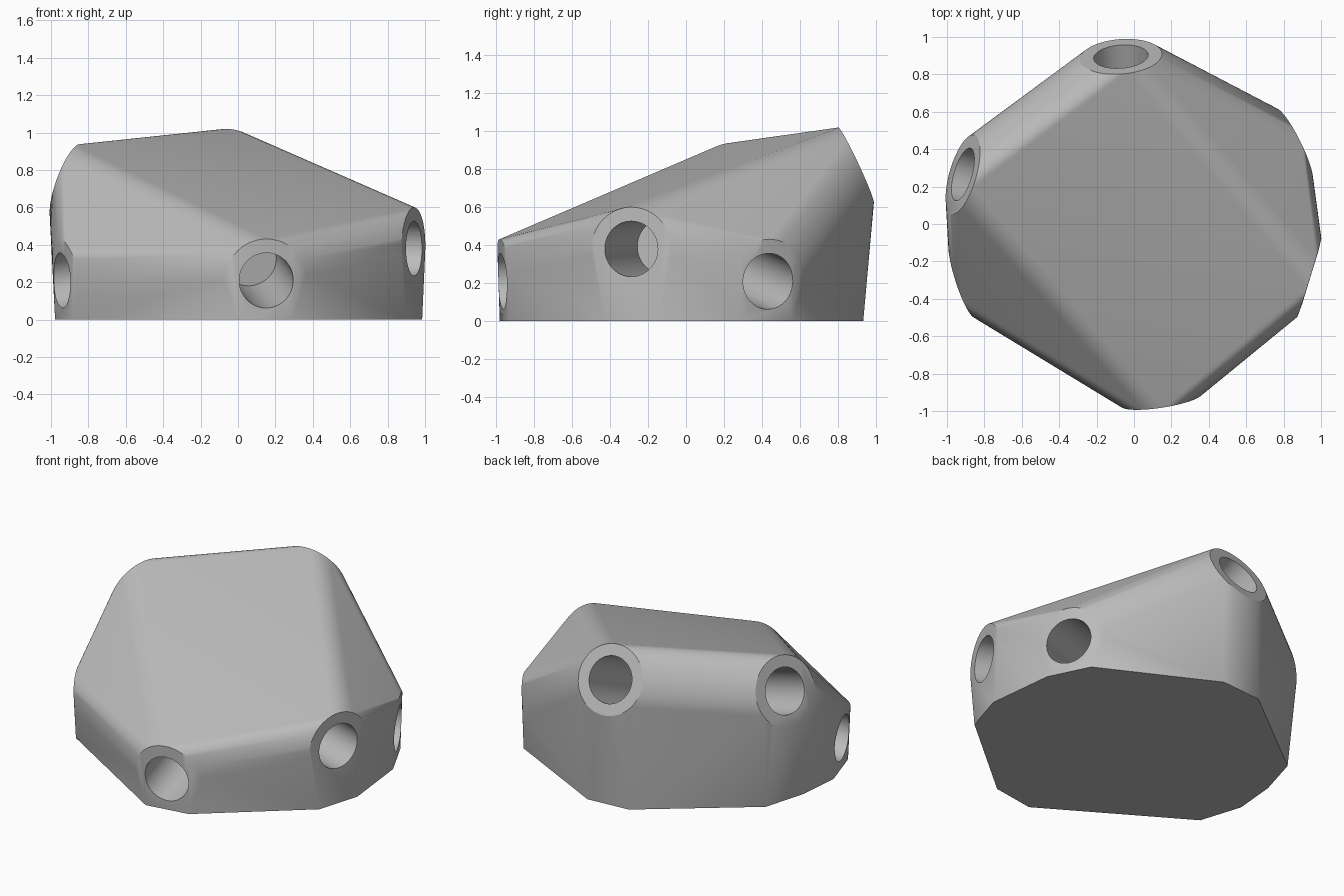
import bpy, bmesh, math
from mathutils import Vector

cube = bpy.data.objects.get("Cube")
if cube:
    bpy.data.objects.remove(cube)

HUB = Vector((0, 0, 0.40))     # where all socket axes meet
RIM, BORE = 0.22, 0.146        # socket end radius, hole radius
SEGMENTS = 48

# Socket end centre, and distance of its foot from the middle
sockets = [
    ((0.147, -0.94, 0.215), 0.97),
    ((0.937, -0.287, 0.38), 0.985),
    ((0.853, 0.42, 0.215), 0.97),
    ((-0.07, 0.895, 0.82), 0.925),
    ((-0.915, 0.265, 0.73), 0.95),
    ((-0.915, -0.292, 0.215), 0.98),
]

grey = bpy.data.materials.new("grey plastic")
grey.use_nodes = True
colour = (0.5, 0.5, 0.5, 1)
grey.diffuse_color = colour
grey.node_tree.nodes["Principled BSDF"].inputs["Base Color"].default_value = colour


def make_object(name, bm):
    mesh = bpy.data.meshes.new(name)
    bm.to_mesh(mesh)
    bm.free()
    mesh.materials.append(grey)
    ob = bpy.data.objects.new(name, mesh)
    bpy.context.collection.objects.link(ob)
    return ob


# Hub body: hull around the round socket ends and their feet
bm = bmesh.new()
for centre, foot in sockets:
    centre = Vector(centre)
    axis = (centre - HUB).normalized()
    side = Vector((-axis.y, axis.x, 0)).normalized()
    up = axis.cross(side)
    for i in range(SEGMENTS):
        a = math.tau * i / SEGMENTS
        p = centre + RIM * (math.cos(a) * side + math.sin(a) * up)
        p.z = max(p.z, 0)
        bm.verts.new(p)
    out = Vector((axis.x, axis.y, 0)).normalized()
    for s in (-1, 1):
        bm.verts.new(out * foot + side * s * BORE)
hull = bmesh.ops.convex_hull(bm, input=bm.verts)
loose = [v for v in bm.verts if not v.link_faces]
bmesh.ops.delete(bm, geom=loose, context="VERTS")
bmesh.ops.dissolve_limit(bm, angle_limit=math.radians(0.3),
                         verts=bm.verts, edges=bm.edges)
bmesh.ops.recalc_face_normals(bm, faces=bm.faces)
body = make_object("hub_body", bm)

# Blind round holes along each socket axis
bpy.context.view_layer.objects.active = body
for n, (centre, foot) in enumerate(sockets):
    axis = (Vector(centre) - HUB).normalized()
    bm = bmesh.new()
    bmesh.ops.create_cone(bm, cap_ends=True, segments=SEGMENTS,
                          radius1=BORE, radius2=BORE, depth=0.8)
    cutter = make_object("hole_cutter_%d" % n, bm)
    cutter.rotation_euler = axis.to_track_quat("Z", "Y").to_euler()
    cutter.location = HUB + axis * 0.8
    cutter.hide_render = True
    bpy.context.view_layer.update()
    mod = body.modifiers.new("hole", "BOOLEAN")
    mod.operation = "DIFFERENCE"
    mod.solver = "EXACT"
    mod.object = cutter
    bpy.ops.object.modifier_apply(modifier=mod.name)
    bpy.data.objects.remove(cutter)

bpy.ops.object.select_all(action="DESELECT")
body.select_set(True)
bpy.ops.object.shade_smooth_by_angle(angle=math.radians(30))
